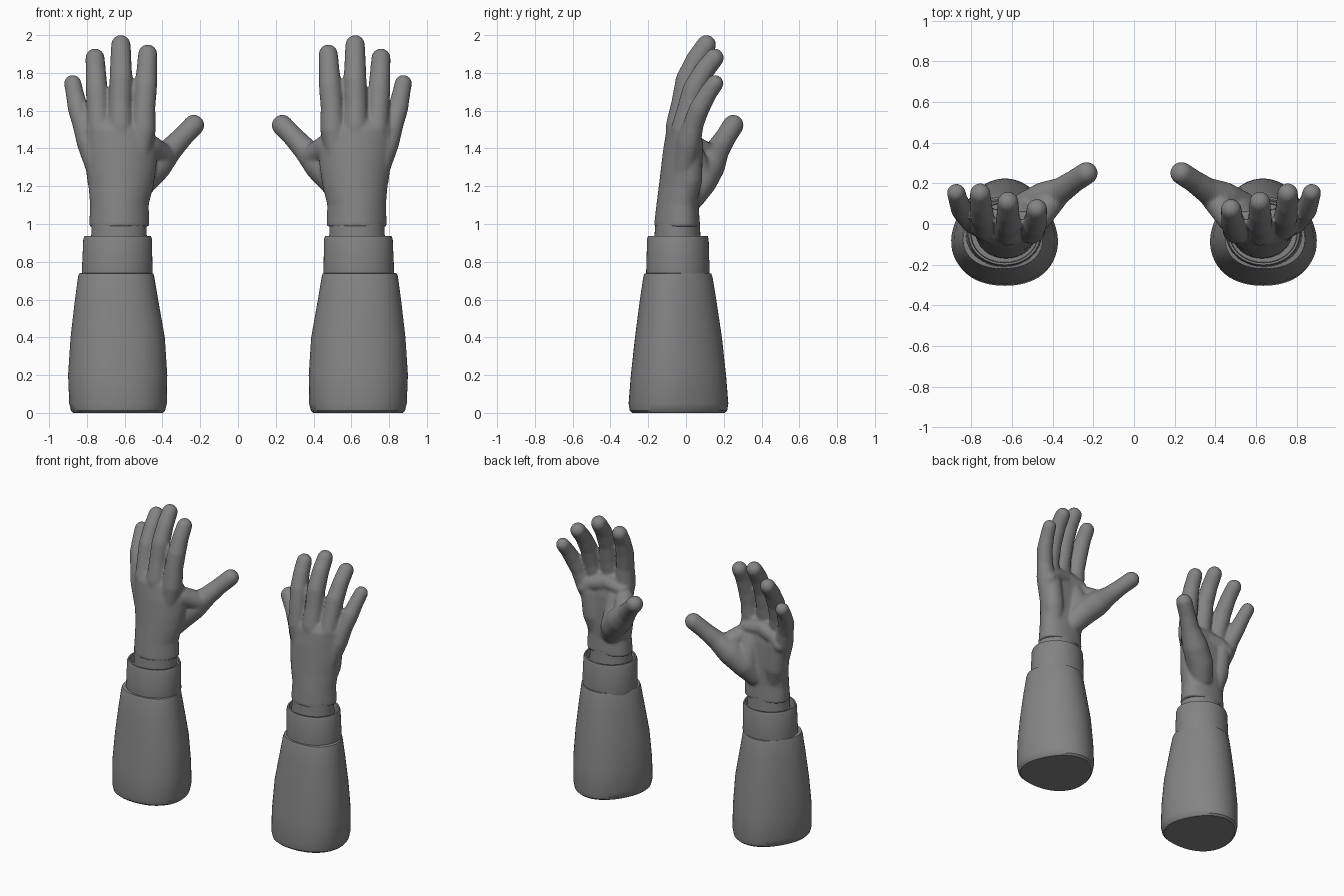
import bpy, bmesh, math
from mathutils import Matrix

cube = bpy.data.objects.get("Cube")
if cube:
    bpy.data.objects.remove(cube)

grey = bpy.data.materials.new("plain_grey")
grey.use_nodes = True
grey.diffuse_color = (0.23, 0.23, 0.23, 1)
grey.node_tree.nodes["Principled BSDF"].inputs["Base Color"].default_value = grey.diffuse_color


def loft(bm, sections, lobe=0.0, cup=0.0, n=64):
    """Stack of rounded rings (x, y, z, rx, ry); lobe narrows the back, cup curls the sides."""
    rings = []
    for x, y, z, rx, ry in sections:
        ring = []
        for i in range(n):
            a = math.tau * i / n
            k = 1 + lobe * math.cos(3 * (a - math.pi / 2))
            dx = rx * k * math.cos(a)
            ring.append(bm.verts.new((x + dx, y + ry * (k * math.sin(a) - lobe) + cup * dx * dx, z)))
        rings.append(ring)
    for low, high in zip(rings, rings[1:]):
        for i in range(n):
            j = (i + 1) % n
            bm.faces.new((low[i], low[j], high[j], high[i]))
    bm.faces.new(rings[0][::-1])
    bm.faces.new(rings[-1])


def chain(bm, points):
    """Run of tapered capsules through (x, y, z, radius)."""
    for ends in zip(points, points[1:]):
        hull = bmesh.new()
        for x, y, z, r in ends:
            bmesh.ops.create_icosphere(hull, subdivisions=3, radius=r,
                                       matrix=Matrix.Translation((x, y, z)))
        cloud = [v.co.copy() for v in hull.verts]
        hull.clear()
        for co in cloud:
            hull.verts.new(co)
        bmesh.ops.convex_hull(hull, input=hull.verts[:])
        inside = [v for v in hull.verts if not v.link_faces]
        bmesh.ops.delete(hull, geom=inside, context="VERTS")
        capsule = bpy.data.meshes.new("capsule")
        hull.to_mesh(capsule)
        hull.free()
        bm.from_mesh(capsule)
        bpy.data.meshes.remove(capsule)


def finish(bm, name, side):
    for v in bm.verts:
        v.co.x *= side
    bmesh.ops.recalc_face_normals(bm, faces=bm.faces[:])
    for f in bm.faces:
        f.smooth = True
    for e in bm.edges:
        e.smooth = e.calc_face_angle(0) < 0.6
    mesh = bpy.data.meshes.new(name)
    bm.to_mesh(mesh)
    bm.free()
    mesh.materials.append(grey)
    obj = bpy.data.objects.new(name, mesh)
    bpy.context.scene.collection.objects.link(obj)
    return obj


PALM = [(.628, -.048, .985, .16, .122), (.628, -.045, 1.1, .155, .112), (.62, -.037, 1.2, .172, .107),
        (.62, -.032, 1.3, .187, .1), (.622, -.028, 1.4, .197, .092), (.635, -.028, 1.5, .19, .075),
        (.64, -.02, 1.55, .165, .05)]
# Digits run from inside the palm to the tip
DIGITS = [
    [(.53, -.04, 1.3, .05), (.503, -.03, 1.5, .068), (.497, -.02, 1.62, .06),
     (.488, .0, 1.73, .06), (.482, .035, 1.83, .054), (.478, .073, 1.9, .051)],
    [(.61, -.055, 1.3, .05), (.622, -.04, 1.52, .067), (.623, -.017, 1.64, .061),
     (.62, .005, 1.76, .061), (.62, .055, 1.87, .056), (.62, .108, 1.949, .052)],
    [(.69, -.045, 1.3, .05), (.733, -.015, 1.5, .065), (.742, .008, 1.6, .058),
     (.748, .04, 1.71, .059), (.753, .095, 1.81, .054), (.757, .15, 1.879, .051)],
    [(.74, -.015, 1.28, .06), (.79, .015, 1.43, .064), (.823, .04, 1.53, .054),
     (.847, .07, 1.61, .054), (.864, .115, 1.69, .048), (.875, .153, 1.744, .046)],
    [(.57, .03, 1.15, .075), (.52, .075, 1.23, .09), (.44, .12, 1.31, .088),
     (.36, .165, 1.39, .064), (.295, .21, 1.46, .056), (.234, .25, 1.523, .056)],
]
# Heel of the hand, thumb web, thumb mound and the row below the fingers
PADS = [[(.70, -.01, 1.1, .06), (.725, .012, 1.24, .075), (.745, .02, 1.4, .068)],
        [(.40, .12, 1.36, .065), (.47, .03, 1.41, .065)],
        [(.52, .06, 1.25, .09), (.54, .01, 1.4, .07)],
        [(.50, .015, 1.47, .05), (.62, .008, 1.49, .055), (.73, .025, 1.46, .057), (.78, .042, 1.42, .05)]]

SLEEVE = [(.635, -.04, 0, .235, .245), (.635, -.04, .012, .247, .258), (.635, -.04, .05, .256, .264),
          (.637, -.04, .2, .260, .252), (.637, -.04, .4, .247, .23), (.643, -.042, .6, .218, .202),
          (.645, -.043, .72, .2, .183), (.645, -.043, .738, .194, .177), (.645, -.043, .742, .17, .15)]
CUFF = [(.64, -.043, .70, .183, .165), (.64, -.043, .74, .187, .168), (.637, -.043, .92, .182, .163),
        (.637, -.043, .936, .176, .158), (.637, -.043, .936, .166, .148), (.637, -.043, .88, .163, .145)]
INNER = [(.63, -.045, .86, .148, .125), (.63, -.045, 1.01, .146, .118)]

for side, word in ((1, "left"), (-1, "right")):
    # Hand: overlapping forms fused into one smooth skin
    bm = bmesh.new()
    loft(bm, PALM, cup=0.9)
    for points in DIGITS + PADS:
        chain(bm, points)
    hand = finish(bm, word + "_hand", side)
    fuse = hand.modifiers.new("fuse", "REMESH")
    fuse.mode = "VOXEL"
    fuse.voxel_size = 0.009
    fuse.use_smooth_shade = True
    soften = hand.modifiers.new("soften", "SMOOTH")
    soften.factor = 0.5
    soften.iterations = 8

    # Forearm: sleeve, raised cuff and the band under the wrist
    for part, sections, lobe in (("sleeve", SLEEVE, .05), ("cuff", CUFF, .01), ("wrist_band", INNER, 0)):
        bm = bmesh.new()
        loft(bm, sections, lobe)
        finish(bm, word + "_" + part, side)
